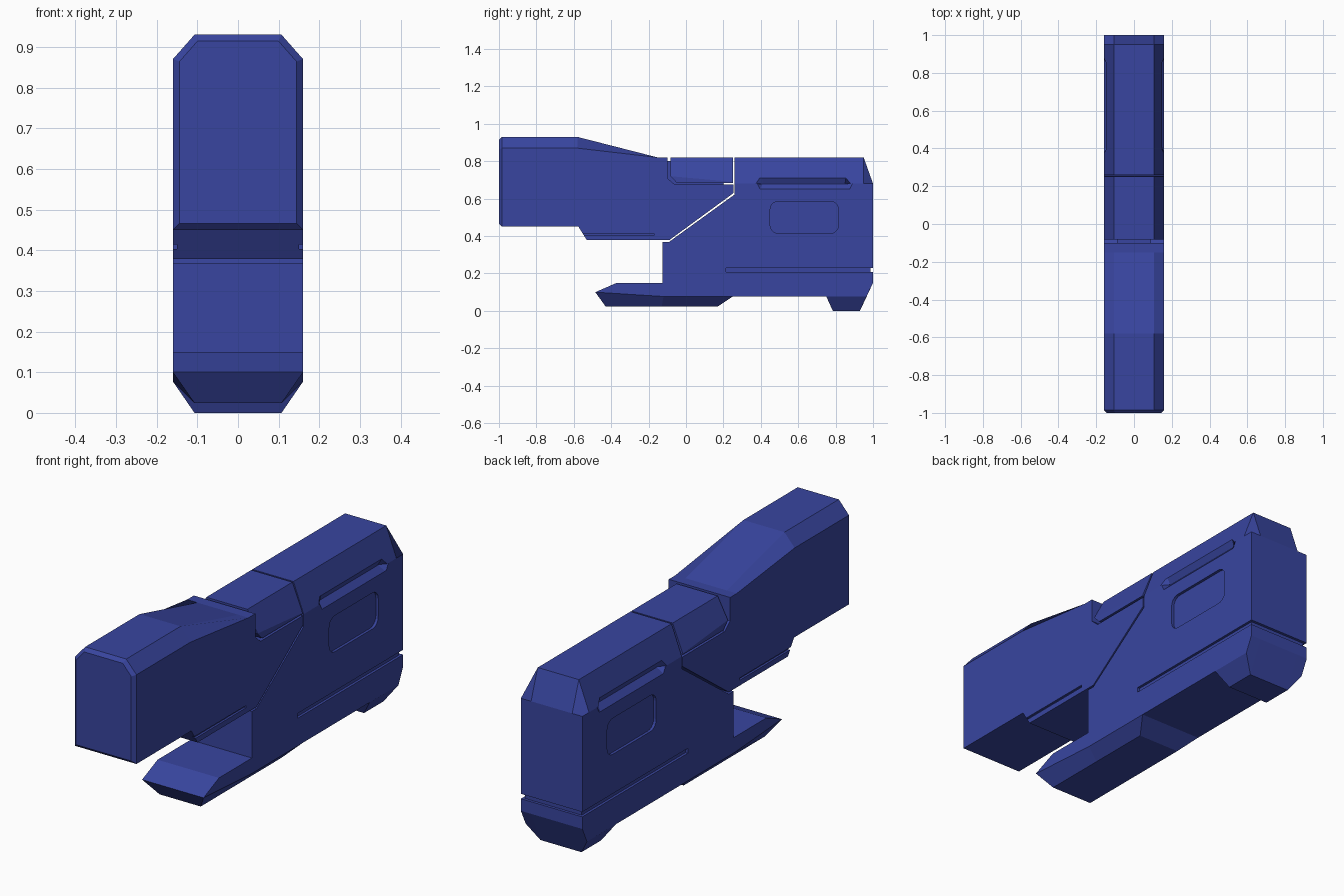
import bpy, bmesh, math

if "Cube" in bpy.data.objects:
    bpy.data.objects.remove(bpy.data.objects["Cube"])

HALF, FLAT = 0.16, 0.107   # half width of the sides and of the chamfered flats

blue = bpy.data.materials.new("blue_polymer")
blue.diffuse_color = (0.04, 0.06, 0.35, 1)
blue.use_nodes = True
blue.node_tree.nodes["Principled BSDF"].inputs["Base Color"].default_value = blue.diffuse_color


def loft(name, layers, front_bevel=0):
    """Join equal-length (y, z) profiles placed at successive x positions."""
    bm = bmesh.new()
    rings = [[bm.verts.new((x, y, z)) for y, z in prof] for x, prof in layers]
    for a, b in zip(rings, rings[1:]):
        for i in range(len(a)):
            j = (i + 1) % len(a)
            bm.faces.new((a[i], a[j], b[j], b[i]))
    bm.faces.new(rings[0])
    bm.faces.new(rings[-1])
    bmesh.ops.remove_doubles(bm, verts=bm.verts, dist=1e-5)
    bmesh.ops.recalc_face_normals(bm, faces=bm.faces)
    bmesh.ops.dissolve_limit(bm, angle_limit=0.005, verts=bm.verts, edges=bm.edges)
    if front_bevel:
        rim = [e for e in bm.edges if all(v.co.y < -0.999 for v in e.verts)]
        bmesh.ops.bevel(bm, geom=rim, offset=front_bevel, segments=1, affect='EDGES')
    bmesh.ops.recalc_face_normals(bm, faces=bm.faces)
    me = bpy.data.meshes.new(name)
    bm.to_mesh(me)
    bm.free()
    me.materials.append(blue)
    ob = bpy.data.objects.new(name, me)
    bpy.context.collection.objects.link(ob)
    return ob


def chamfered(name, points, front_bevel=0):
    """Each point is (y, z), or (y, z, y, z) for side edge and inner flat."""
    outer = [p[:2] for p in points]
    inner = [p[-2:] for p in points]
    return loft(name, [(-HALF, outer), (-FLAT, inner), (FLAT, inner), (HALF, outer)], front_bevel)


def rect(y0, y1, z0, z1):
    return [(y0, z0), (y1, z0), (y1, z1), (y0, z1)]


def rounded(y0, y1, z0, z1, r, n=5):
    pts = []
    for k, (cy, cz) in enumerate(rect(y0 + r, y1 - r, z0 + r, z1 - r)):
        for i in range(n + 1):
            a = math.pi * (1 + k / 2 + i / n / 2)
            pts.append((cy + r * math.cos(a), cz + r * math.sin(a)))
    return pts


def cut(target, layers):
    cutter = loft("cutter", layers)
    cutter.hide_render = True
    mod = target.modifiers.new("cut", 'BOOLEAN')
    mod.operation, mod.solver, mod.object = 'DIFFERENCE', 'EXACT', cutter
    bpy.context.view_layer.objects.active = target
    bpy.ops.object.modifier_apply(modifier=mod.name)
    bpy.data.objects.remove(cutter)


# front housing with sloped top and lower rail
front = chamfered("front_housing", [
    (-1, 0.45), (-1, 0.87, -1, 0.93), (-0.58, 0.87, -0.58, 0.93),
    (-0.15, 0.82), (-0.10, 0.82), (-0.10, 0.71), (-0.06, 0.675),
    (0.254, 0.675), (0.254, 0.63), (-0.09, 0.378), (-0.165, 0.378),
    (-0.53, 0.378), (-0.553, 0.415), (-0.575, 0.45)], 0.016)

# top block between the housings
chamfered("top_block", [
    (-0.083, 0.72, -0.083, 0.82), (0.252, 0.69, 0.252, 0.82),
    (0.252, 0.685), (-0.05, 0.685), (-0.083, 0.72)])

# core that closes the seams behind the top block
core = rect(-0.12, 0.2, 0.65, 0.8)
loft("seam_core", [(-0.09, core), (0.09, core)])

# rear body with forward guard lip and rear foot
rear = chamfered("rear_body", [
    (0.26, 0.68, 0.26, 0.82), (0.95, 0.68, 0.95, 0.82),
    (1, 0.68), (1, 0.15),
    (0.965, 0.077, 0.93, 0), (0.75, 0.077, 0.785, 0), (0.75, 0.077),
    (0.25, 0.077), (0.25, 0.077, 0.17, 0.024), (-0.12, 0.077, -0.13, 0.024),
    (-0.485, 0.10, -0.43, 0.024), (-0.485, 0.10), (-0.37, 0.15),
    (-0.125, 0.15), (-0.125, 0.369), (-0.09, 0.369), (0.26, 0.622)])

# side details: rail groove, long groove, panel recess and V slot
vee_in = [(0.39, 0.68), (0.41, 0.681), (0.85, 0.681), (0.87, 0.68), (0.85, 0.679), (0.41, 0.679)]
vee_out = [(0.36, 0.68), (0.40, 0.77), (0.865, 0.77), (0.905, 0.68), (0.88, 0.63), (0.385, 0.63)]
panel = rounded(0.45, 0.815, 0.415, 0.585, 0.042)
for s in (-1, 1):
    def pocket(target, depth, prof):
        cut(target, [(s * (HALF - depth), prof), (s * 0.2, prof)])
    pocket(front, 0.01, rect(-0.6, -0.17, 0.403, 0.414))
    pocket(rear, 0.012, rect(0.215, 1.1, 0.207, 0.23))
    pocket(rear, 0.013, panel)
    cut(rear, [(s * 0.134, vee_in), (s * 0.18, vee_out)])

# groove across the back face
back = rect(0.987, 1.1, 0.207, 0.23)
cut(rear, [(-0.2, back), (0.2, back)])
